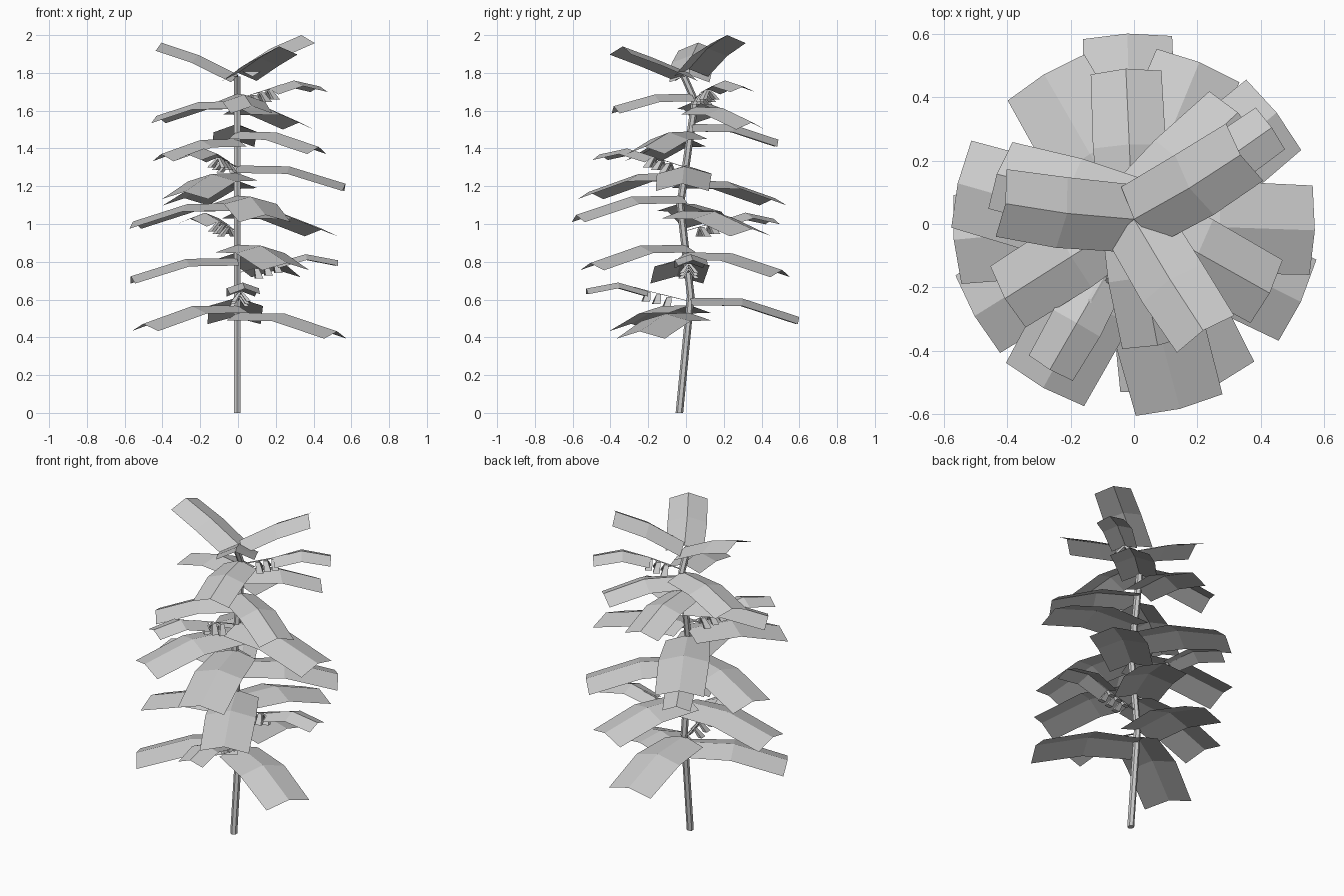
import bpy, bmesh
from math import radians, cos, sin
from mathutils import Vector

cube = bpy.data.objects.get("Cube")
if cube:
    bpy.data.objects.remove(cube)

grey = bpy.data.materials.new("pale_grey")
grey.use_nodes = True
colour = (0.6, 0.6, 0.6, 1)
grey.diffuse_color = colour
grey.node_tree.nodes["Principled BSDF"].inputs["Base Color"].default_value = colour

# Zigzag stem: (y, z) at each kink
STEM_X = -0.005
STEM = [(-0.035, 0), (0.025, 0.62), (-0.03, 1.1), (0.048, 1.65), (-0.01, 1.78)]


def stem_point(z):
    for (y0, z0), (y1, z1) in zip(STEM, STEM[1:]):
        if z <= z1:
            return Vector((STEM_X, y0 + (y1 - y0) * (z - z0) / (z1 - z0), z))
    return Vector((STEM_X, STEM[-1][0], z))


def add_object(name, bm):
    mesh = bpy.data.meshes.new(name)
    bm.to_mesh(mesh)
    bm.free()
    mesh.materials.append(grey)
    obj = bpy.data.objects.new(name, mesh)
    bpy.context.collection.objects.link(obj)
    return obj


def tube(name, points, radius, sides):
    bm = bmesh.new()
    rings = []
    for p in points:
        rings.append([bm.verts.new(p + Vector((radius * cos(a), radius * sin(a), 0)))
                      for a in (radians(360 * (i + 0.5) / sides) for i in range(sides))])
    for low, high in zip(rings, rings[1:]):
        for i in range(sides):
            j = (i + 1) % sides
            bm.faces.new((low[i], low[j], high[j], high[i]))
    bm.faces.new(rings[0][::-1])
    bm.faces.new(rings[-1])
    return add_object(name, bm)


def direction(azimuth):
    a = radians(azimuth)
    return Vector((cos(a), sin(a), 0))


# A leaf is a strip of two segments folded along its raised midrib
def leaf(name, ridge, azimuth, widths, drop):
    out = direction(azimuth)
    side = Vector((-out.y, out.x, 0))
    bm = bmesh.new()
    rows = []
    for i, p in enumerate(ridge):
        along = (ridge[min(i + 1, 2)] - ridge[max(i - 1, 0)]).normalized()
        down = side.cross(along).normalized() * drop
        if down.z > 0:
            down = -down
        half = side * widths[i] / 2
        rows.append([bm.verts.new(q) for q in (p - half + down, p, p + half + down)])
    for near, far in zip(rows, rows[1:]):
        for j in range(2):
            bm.faces.new((near[j], far[j], far[j + 1], near[j + 1]))
    return add_object(name, bm)


tube("stem", [Vector((STEM_X, y, z)) for y, z in STEM], 0.02, 6)

# Drooping leaves in whorls of three: azimuth, height, reach
WHORLS = [
    [(335, 0.53, 0.58), (210, 0.57, 0.58), (92, 0.61, 0.6)],
    [(185, 0.82, 0.57), (68, 0.85, 0.55), (297, 0.89, 0.57)],
    [(38, 1.07, 0.57), (167, 1.11, 0.57), (284, 1.15, 0.6)],
    [(121, 1.23, 0.55), (241, 1.27, 0.59), (358, 1.31, 0.57)],
    [(210, 1.45, 0.47), (333, 1.49, 0.48), (93, 1.53, 0.49)],
    [(47, 1.62, 0.48), (160, 1.65, 0.46), (281, 1.69, 0.39)],
]
for level, whorl in enumerate(WHORLS):
    width = 0.29 if level < 4 else 0.23
    for n, (azimuth, z, reach) in enumerate(whorl):
        base = stem_point(z)
        tip = direction(azimuth) * reach + Vector((0, 0, z - 0.17 * reach))
        mid = base.lerp(tip, 0.48)
        mid.z = z - 0.005
        leaf(f"leaf_{level + 1}_{n + 1}", [base, mid, tip], azimuth,
             (width * 0.87, width, width * 0.97), 0.04)

# Rising crown leaves: azimuth, reach, heights of base, middle and tip
CROWN = [(171, 0.41, 1.79, 1.895, 1.96), (33, 0.4, 1.82, 1.93, 2.0), (303, 0.4, 1.8, 1.88, 1.94)]
for n, (azimuth, reach, z0, z1, z2) in enumerate(CROWN):
    out = direction(azimuth)
    ridge = [Vector((0, 0.015, z0)), out * reach * 0.52 + Vector((0, 0, z1)),
             out * reach + Vector((0, 0, z2))]
    leaf(f"crown_leaf_{n + 1}", ridge, azimuth, (0.215, 0.225, 0.215), 0.045)

# Side shoots: a thin stalk, a small end leaf and a double row of hanging pods
SHOOTS = [(274, 0.59), (4, 0.74), (119, 0.96), (240, 1.3), (35, 1.66)]
for n, (azimuth, z) in enumerate(SHOOTS):
    out = direction(azimuth)
    side = Vector((-out.y, out.x, 0))
    start = stem_point(z)
    base, mid, tip = [out * r + Vector((0, 0, z + dz))
                      for r, dz in ((0.2, 0.055), (0.36, 0.1), (0.53, 0.068))]
    tube(f"stalk_{n + 1}", [start, base, base.lerp(mid, 0.5)], 0.008, 4)
    leaf(f"shoot_leaf_{n + 1}", [base, mid, tip], azimuth, (0.15, 0.17, 0.16), 0.03)
    bm = bmesh.new()
    for k in range(3):
        top = start.lerp(base, 0.5 + 0.25 * k)
        for s in (-1, 1):
            hang = (side * s * 0.6 + out * 0.2 + Vector((0, 0, -0.8))).normalized()
            rings = []
            for dist, half in ((0.005, 0.012), (0.07, 0.02)):
                c = top + hang * dist
                thick = side * half * 0.6
                rings.append([bm.verts.new(c + out * half * a + thick * b)
                              for a, b in ((-1, -1), (1, -1), (1, 1), (-1, 1))])
            for i in range(4):
                j = (i + 1) % 4
                bm.faces.new((rings[0][i], rings[0][j], rings[1][j], rings[1][i]))
            bm.faces.new(rings[0])
            bm.faces.new(rings[1][::-1])
    bmesh.ops.recalc_face_normals(bm, faces=bm.faces[:])
    add_object(f"pods_{n + 1}", bm)
